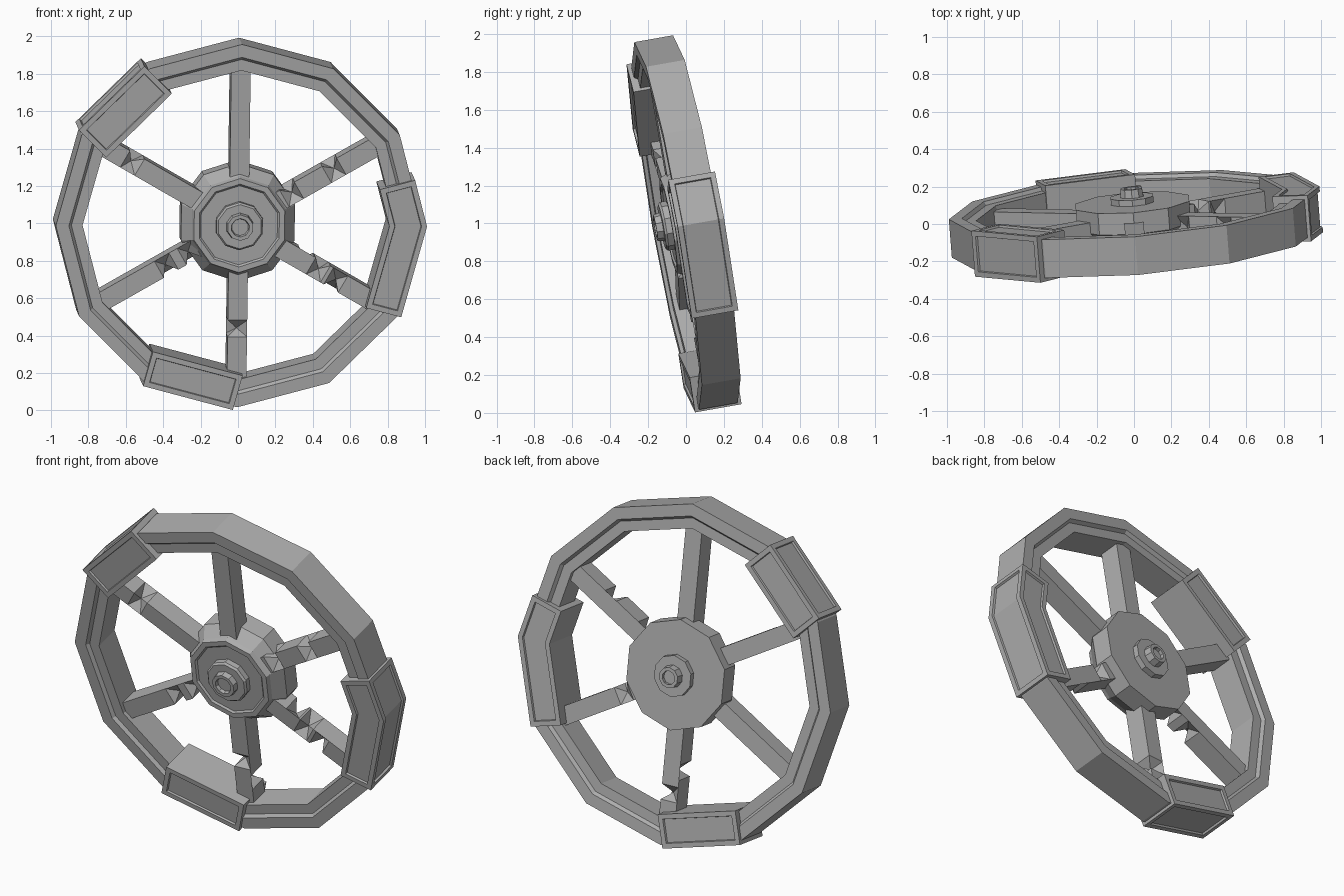
import bpy, bmesh
from math import sin, cos, tan, pi, radians
from mathutils import Matrix, Vector

cube = bpy.data.objects.get("Cube")
if cube:
    bpy.data.objects.remove(cube)

grey = bpy.data.materials.new("plain grey")
grey.use_nodes = True
COLOR = (0.42, 0.42, 0.42, 1)
grey.diffuse_color = COLOR
grey.node_tree.nodes["Principled BSDF"].inputs["Base Color"].default_value = COLOR

# The wheel is modelled around the y axis, then leaned forward and turned slightly
LEAN = (Matrix.Translation((0, 0, 1.005)) @ Matrix.Rotation(radians(4.5), 4, 'Z')
        @ Matrix.Rotation(radians(10), 4, 'X'))


def finish(name, bm):
    bmesh.ops.recalc_face_normals(bm, faces=bm.faces)
    mesh = bpy.data.meshes.new(name)
    bm.to_mesh(mesh)
    bm.free()
    mesh.materials.append(grey)
    obj = bpy.data.objects.new(name, mesh)
    bpy.context.collection.objects.link(obj)
    obj.matrix_world = LEAN
    return obj


def at(angle, r, t, y):
    """Point r outward and t sideways from the direction given in degrees."""
    a = radians(angle)
    return Vector((r * cos(a) - t * sin(a), y, r * sin(a) + t * cos(a)))


def loft(bm, rings, cap):
    """Skin a list of vertex rings; cap the ends or join last to first."""
    vs = [[bm.verts.new(p) for p in ring] for ring in rings]
    n = len(vs[0])
    pairs = list(zip(vs, vs[1:])) + ([] if cap else [(vs[-1], vs[0])])
    for a, b in pairs:
        for i in range(n):
            j = (i + 1) % n
            bm.faces.new((a[i], a[j], b[j], b[i]))
    if cap:
        bm.faces.new(vs[0])
        bm.faces.new(vs[-1])


def lathe(name, profile, sides, phase, cap):
    bm = bmesh.new()
    step = 360 / sides
    loft(bm, [[at(phase + i * step, r, 0, y) for i in range(sides)]
              for r, y in profile], cap)
    return finish(name, bm)


# Twelve-sided rim with a stepped front and back
half_rim = [(0.84, 0.085), (0.9, 0.085), (0.915, 0.104), (0.985, 0.104)]
lathe("rim", half_rim + [(r, -y) for r, y in reversed(half_rim)], 12, 0, False)

# Hub with stacked bosses and a hollow axle end on both sides
lathe("hub", [(0.045, -0.145), (0.05, -0.165), (0.07, -0.165), (0.075, -0.13),
              (0.12, -0.13), (0.13, -0.118), (0.13, -0.085), (0.215, -0.085),
              (0.225, -0.095), (0.255, -0.095), (0.265, -0.07), (0.32, 0.0),
              (0.32, 0.117), (0.12, 0.117), (0.12, 0.15), (0.065, 0.15),
              (0.06, 0.195), (0.04, 0.195), (0.04, 0.175)], 10, 18, True)


# Spokes: square bars with chipped edges given as (radius, side, front/back)
def spoke(name, angle, chips):
    bm = bmesh.new()
    w, d, bite = 0.052, 0.06, 0.05
    corners = [(-1, -1), (1, -1), (1, 1), (-1, 1)]

    def section(r, side=0, face=0):
        ring = []
        for s, f in corners:
            cut = bite if (s, f) == (side, face) else 0
            ring.append(at(angle, r, s * (w - cut), f * (d - cut)))
        return ring

    rings = [section(0.2)]
    for r, side, face in chips:
        rings += [section(r - 0.05), section(r, side, face), section(r + 0.04)]
    rings.append(section(0.86))
    loft(bm, rings, True)
    bmesh.ops.triangulate(bm, faces=[f for f in bm.faces if len(f.verts) == 4])
    finish(name, bm)


spoke("top_spoke", 90, [])
spoke("upper_left_spoke", 30, [(0.33, 1, -1), (0.59, 1, -1)])
spoke("lower_left_spoke", 330, [(0.4, 1, 1), (0.5, 1, -1), (0.61, -1, -1)])
spoke("bottom_spoke", 270, [(0.57, -1, -1), (0.7, 1, 1)])
spoke("lower_right_spoke", 210, [(0.31, 1, -1), (0.45, 1, -1)])
spoke("upper_right_spoke", 150, [(0.67, -1, -1)])


# Clamps around the rim with recessed panels on the front, back and outside
def clamp(name, r_in, r_out, stations):
    """Each station is (angle, sideways offset); None marks a mitred corner."""
    bm = bmesh.new()
    d = 0.125
    rings = []
    for angle, t in stations:
        ring = []
        for r, y in ((r_in, -d), (r_out, -d), (r_out, d), (r_in, d)):
            side = -r * tan(pi / 12) if t is None else t
            ring.append(at(angle, r, side, y))
        rings.append(ring)
    loft(bm, rings, True)
    bmesh.ops.recalc_face_normals(bm, faces=bm.faces)
    groups = {"front": [], "back": [], "outside": []}
    for f in bm.faces:
        c, n = f.calc_center_median(), f.normal
        radial = Vector((c.x, 0, c.z)).normalized()
        if abs(n.y) > 0.9:
            groups["front" if n.y < 0 else "back"].append(f)
        elif n.dot(radial) > 0.9:
            groups["outside"].append(f)
    for faces in groups.values():
        bmesh.ops.inset_region(bm, faces=faces, thickness=0.028,
                               use_even_offset=True, use_boundary=True)
        bmesh.ops.inset_region(bm, faces=faces, thickness=0.003, depth=-0.012,
                               use_even_offset=True, use_boundary=True)
    finish(name, bm)


clamp("upper_right_clamp", 0.775, 0.985, [(135, -0.245), (135, 0.245)])
clamp("bottom_clamp", 0.775, 0.968, [(255, -0.265), (255, 0.235)])
clamp("left_clamp", 0.775, 0.97, [(15, 0.0), (15, None), (-15, -0.25)])
